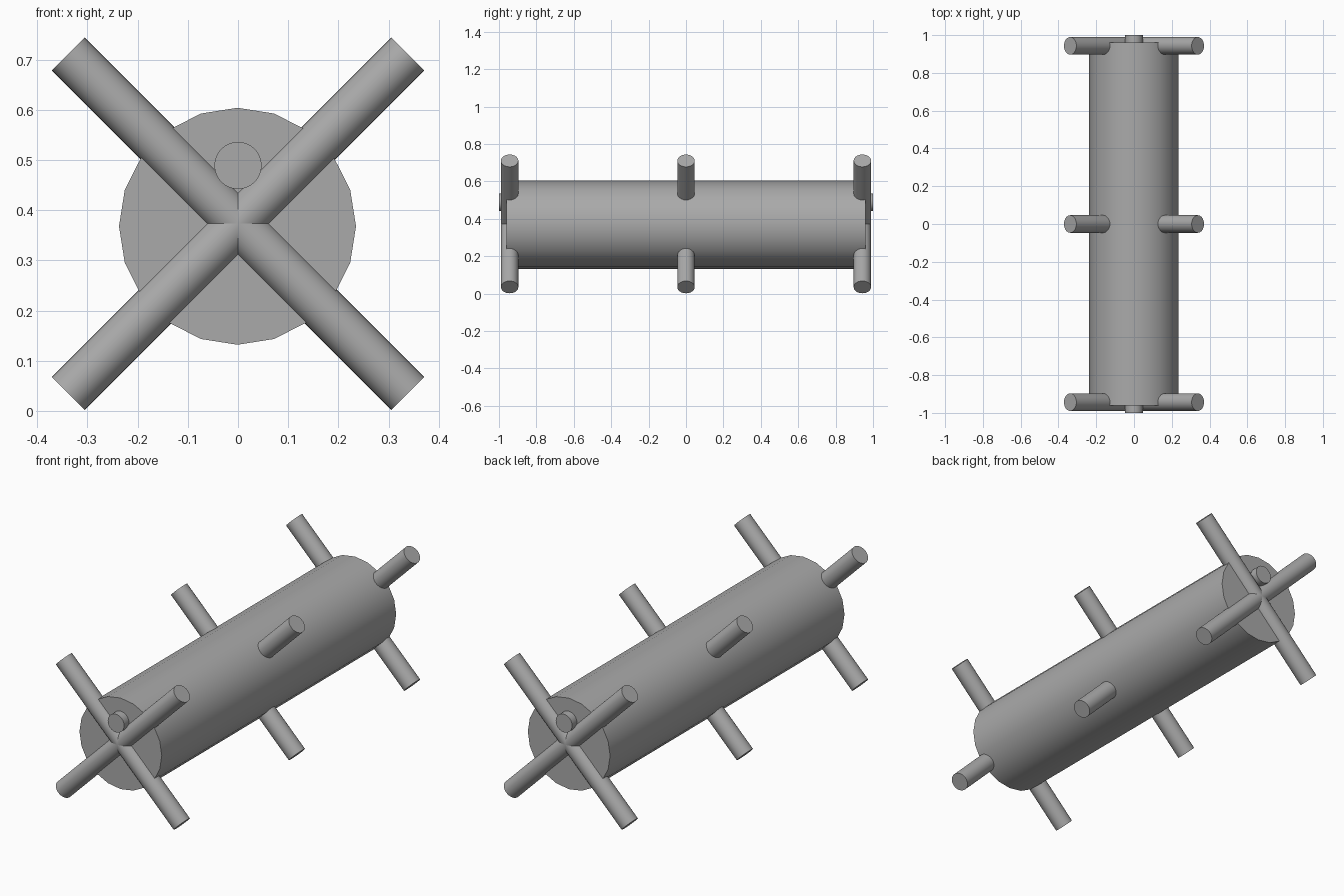
import bpy
import math
from mathutils import Vector

cube = bpy.data.objects.get("Cube")
if cube:
    bpy.data.objects.remove(cube, do_unlink=True)

# Single grey material
grey = bpy.data.materials.new("plain grey")
grey.use_nodes = True
colour = (0.4, 0.4, 0.4, 1)
grey.diffuse_color = colour
grey.node_tree.nodes["Principled BSDF"].inputs["Base Color"].default_value = colour


def rod(name, start, end, radius, sides):
    """Smooth capped cylinder between two points."""
    start, end = Vector(start), Vector(end)
    axis = end - start
    bpy.ops.mesh.primitive_cylinder_add(
        vertices=sides, radius=radius, depth=axis.length,
        location=(start + end) / 2,
        rotation=axis.to_track_quat("Z", "Y").to_euler())
    obj = bpy.context.object
    obj.name = name
    obj.data.materials.append(grey)
    bpy.ops.object.shade_smooth_by_angle(angle=math.radians(35))
    return obj


# Main barrel, lying along y
rod("barrel", (-0.001, -0.96, 0.368), (-0.001, 0.96, 0.368), 0.236, 20)

# Axle pin showing at both ends
rod("axle_pin", (0, -1, 0.489), (0, 1, 0.489), 0.047, 32)

# Crossed spokes at the front, middle and back
reach, hub = 0.338, 0.373
for place, y in (("front", -0.943), ("middle", 0), ("back", 0.943)):
    for lean, side in (("left", 1), ("right", -1)):
        rod(f"{place}_spoke_{lean}",
            (-side * reach, y, hub - reach), (side * reach, y, hub + reach),
            0.0465, 32)
